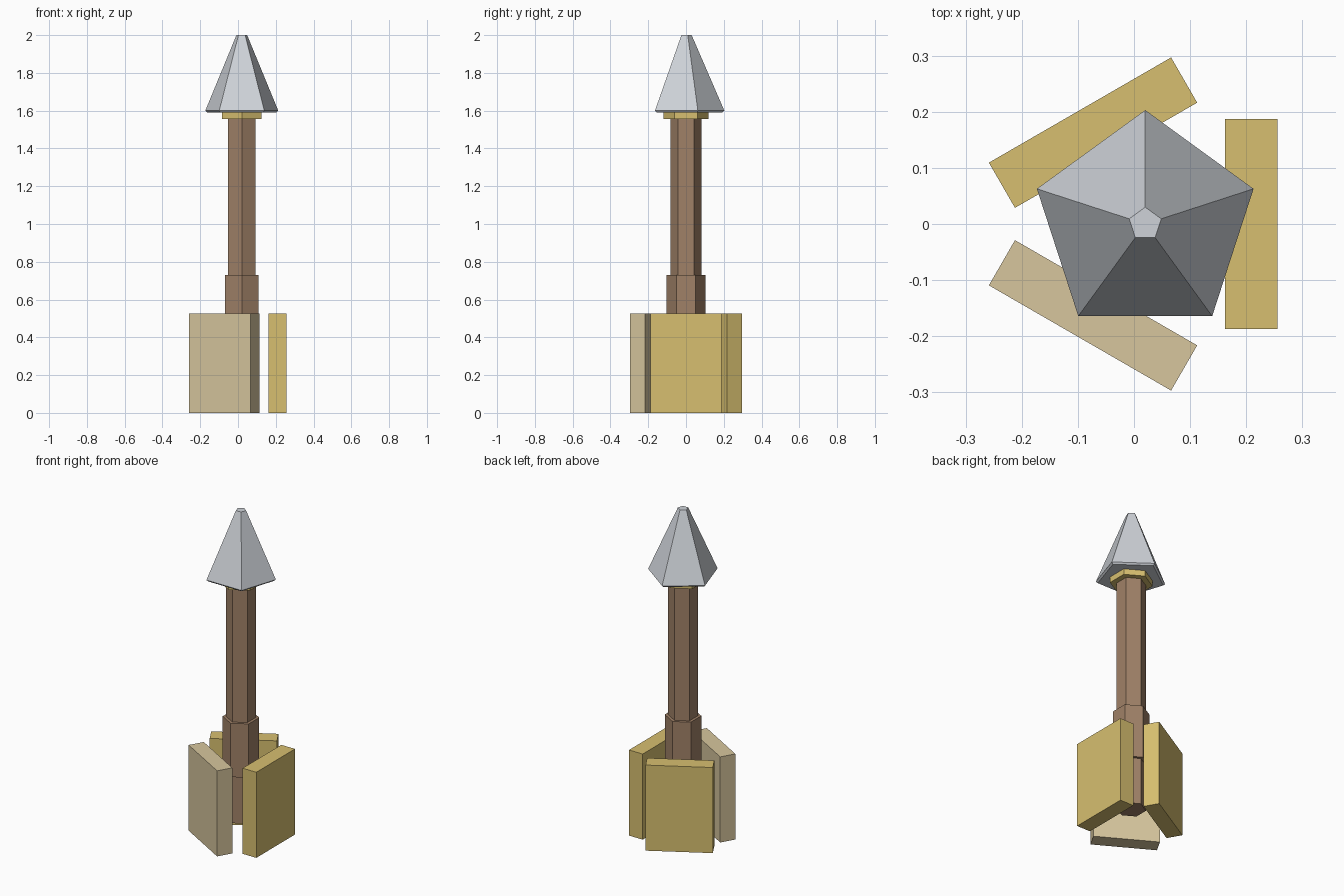
import bpy, bmesh, math
from mathutils import Matrix, Vector

old = bpy.data.objects.get("Cube")
if old:
    bpy.data.objects.remove(old, do_unlink=True)

AXIS_X = 0.02  # the shaft stands slightly off centre


def make_material(name, rgb):
    mat = bpy.data.materials.new(name)
    mat.use_nodes = True
    colour = (*rgb, 1.0)
    mat.diffuse_color = colour
    mat.node_tree.nodes["Principled BSDF"].inputs["Base Color"].default_value = colour
    return mat


wood = make_material("brown wood", (0.35, 0.22, 0.136))
gold = make_material("gold", (0.68, 0.52, 0.16))
tan = make_material("pale tan", (0.68, 0.565, 0.34))
steel = make_material("steel", (0.62, 0.65, 0.69))


def add_object(name, bm, mat):
    bmesh.ops.recalc_face_normals(bm, faces=bm.faces)
    mesh = bpy.data.meshes.new(name)
    bm.to_mesh(mesh)
    bm.free()
    mesh.materials.append(mat)
    obj = bpy.data.objects.new(name, mesh)
    bpy.context.collection.objects.link(obj)
    return obj


def prism(name, sides, profile, mat):
    """Faceted solid from (radius, z) rings, with one corner towards the back."""
    bm = bmesh.new()
    rings = []
    for radius, z in profile:
        angles = [math.pi / 2 + i * math.tau / sides for i in range(sides)]
        rings.append([bm.verts.new((AXIS_X + radius * math.cos(a),
                                    radius * math.sin(a), z)) for a in angles])
    for low, high in zip(rings, rings[1:]):
        for i in range(sides):
            j = (i + 1) % sides
            bm.faces.new((low[i], low[j], high[j], high[i]))
    bm.faces.new(rings[0])
    bm.faces.new(rings[-1])
    return add_object(name, bm, mat)


# Shaft with a thicker sleeve and a collar under the head
prism("shaft", 6, [(0.083, 0.11), (0.083, 1.57)], wood)
prism("shaft_sleeve", 6, [(0.102, 0.40), (0.102, 0.73)], wood)
prism("collar", 6, [(0.12, 1.555), (0.12, 1.595)], gold)

# Five-sided blunt head with a thin lip underneath
prism("arrow_head", 5, [(0.192, 1.59), (0.203, 1.6), (0.03, 2.0)], steel)

# Three flat fletching plates around the shaft
for name, degrees, mat in (("fletching_left", 0, gold),
                           ("fletching_back", 120, gold),
                           ("fletching_front", 240, tan)):
    bm = bmesh.new()
    bmesh.ops.create_cube(bm, size=1.0)
    bmesh.ops.scale(bm, vec=Vector((0.093, 0.375, 0.525)), verts=bm.verts)
    bmesh.ops.translate(bm, vec=Vector((0.188, 0, 0.2625)), verts=bm.verts)
    turn = Matrix.Rotation(math.radians(degrees), 4, "Z")
    bmesh.ops.transform(bm, matrix=Matrix.Translation((AXIS_X + 0.001, 0, 0)) @ turn,
                        verts=bm.verts)
    add_object(name, bm, mat)
